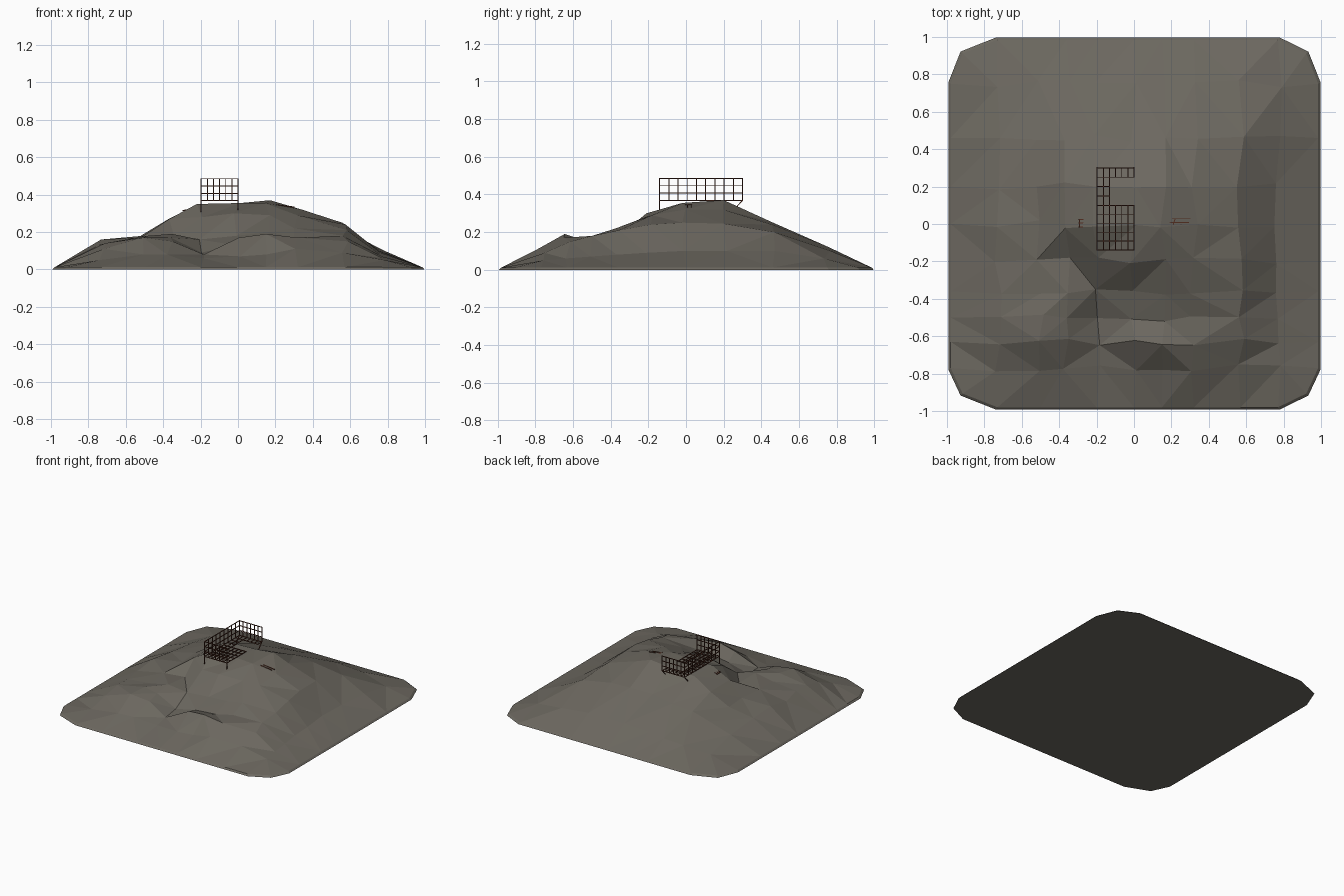
import bpy, bmesh, math, random
from mathutils import Vector

if "Cube" in bpy.data.objects:
    bpy.data.objects.remove(bpy.data.objects["Cube"])

random.seed(4)


def material(name, col):
    m = bpy.data.materials.new(name)
    m.diffuse_color = (*col, 1)
    m.use_nodes = True
    m.node_tree.nodes["Principled BSDF"].inputs["Base Color"].default_value = m.diffuse_color
    return m


ROCK = material("grey_brown_rock", (0.15, 0.138, 0.116))
RUST = material("dark_rust", (0.085, 0.026, 0.014))


def finish(bm, name, mat):
    bmesh.ops.recalc_face_normals(bm, faces=bm.faces[:])
    me = bpy.data.meshes.new(name)
    bm.to_mesh(me)
    bm.free()
    me.materials.append(mat)
    ob = bpy.data.objects.new(name, me)
    bpy.context.collection.objects.link(ob)
    return ob


# rocky hill: coarse irregular grid, heights in hundredths, front row first
xs = [-0.98, -0.73, -0.5, -0.36, -0.2, 0, 0.15, 0.32, 0.57, 0.77, 0.985]
ys = [-0.98, -0.77, -0.63, -0.5, -0.36, -0.2, 0, 0.2, 0.46, 0.75, 0.985]
heights = [
    [5, 8, 8, 6, 7, 8, 11, 9, 5],
    [11, 17, 15, 8, 17, 19, 17, 15, 6],
    [14, 18, 17, 9, 13, 15, 17, 18, 7],
    [14, 16, 19, 16, 18, 20, 22, 21, 8],
    [13, 17, 18, 28, 30, 29, 29, 24, 9],
    [16, 18, 27, 35, 35.5, 35.5, 32, 25, 10],
    [14, 18, 27, 34.5, 35.5, 37, 32, 24.5, 10],
    [11, 16, 20, 23, 24, 25, 24, 20, 10],
    [6, 9, 10, 11, 12, 12, 12, 10, 6],
]
bm = bmesh.new()
n = len(xs)
grid = []
for j, y in enumerate(ys):
    row = []
    for i, x in enumerate(xs):
        ex, ey = i in (0, n - 1), j in (0, n - 1)
        if ex and ey:                      # cut-off corners
            p = (x * 0.935, y * 0.925, 0.012)
        elif ex or ey:                     # low rim
            p = (x, y, 0.012)
        else:
            w = 0.022
            p = (x + random.uniform(-w, w), y + random.uniform(-w, w),
                 heights[j - 1][i - 1] / 100)
        row.append(bm.verts.new(p))
    grid.append(row)
for j in range(n - 1):
    for i in range(n - 1):
        bm.faces.new((grid[j][i], grid[j][i + 1], grid[j + 1][i + 1], grid[j + 1][i]))
# short skirt and flat underside
rim = (grid[0][:-1] + [r[-1] for r in grid[:-1]]
       + grid[-1][:0:-1] + [r[0] for r in grid[:0:-1]])
base = [bm.verts.new((v.co.x * 1.012, v.co.y * 1.012, 0)) for v in rim]
for k in range(len(rim)):
    m = (k + 1) % len(rim)
    bm.faces.new((rim[k], base[k], base[m], rim[m]))
bm.faces.new(base[::-1])
bmesh.ops.triangulate(bm, faces=[f for f in bm.faces if len(f.verts) == 4])
finish(bm, "rocky_hill", ROCK)


def bar(bm, a, b, t=0.005):
    a, b = Vector(a), Vector(b)
    d = b - a
    rot = d.to_track_quat('Z', 'Y').to_matrix().to_4x4()
    r = bmesh.ops.create_cube(bm, size=1)
    bmesh.ops.scale(bm, vec=(t, t, d.length + t), verts=r["verts"])
    rot.translation = (a + b) / 2
    bmesh.ops.transform(bm, matrix=rot, verts=r["verts"])


def lattice(name, origin, u, v, nu, nv):
    """Flat mesh of bars spanning u by v with nu by nv cells."""
    o, u, v = Vector(origin), Vector(u), Vector(v)
    bm = bmesh.new()
    for i in range(nu + 1):
        bar(bm, o + u * i / nu, o + u * i / nu + v)
    for i in range(nv + 1):
        bar(bm, o + v * i / nv, o + v * i / nv + u)
    finish(bm, name, RUST)


# lookout platform: floor, walkway, end strip
Z, H = 0.368, 0.117
X0, X1, Y0, Y1 = -0.197, 0.0, -0.14, 0.30
lattice("platform_floor", (X0, Y0, Z), (X1 - X0, 0, 0), (0, 0.24, 0), 6, 5)
lattice("walkway_floor", (X0, 0.1, Z), (0.066, 0, 0), (0, 0.15, 0), 2, 3)
lattice("end_floor", (X0, 0.25, Z), (X1 - X0, 0, 0), (0, 0.05, 0), 6, 1)
# railings on the left, front and back
lattice("left_railing", (X0, Y0, Z), (0, Y1 - Y0, 0), (0, 0, H), 9, 3)
lattice("front_railing", (X0, Y0, Z), (X1 - X0, 0, 0), (0, 0, H), 6, 3)
lattice("back_railing", (X0, Y1, Z), (X1 - X0, 0, 0), (0, 0, H), 6, 3)

# supports below the platform
bm = bmesh.new()
for x in (X0, X1):
    bar(bm, (x, Y1, Z), (x, 0.26, 0.325))
    bar(bm, (x, Y0, Z), (x, Y0, 0.31))
finish(bm, "platform_supports", RUST)

# loose rusted rods lying on both sides
bm = bmesh.new()
for y, a, b in ((-0.002, 0.16, 0.25), (0.008, 0.18, 0.29), (0.028, 0.19, 0.30)):
    bar(bm, (a, y, 0.347), (b, y, 0.334))
bar(bm, (0.21, -0.002, 0.343), (0.22, 0.028, 0.343))
finish(bm, "right_scrap_rods", RUST)
bm = bmesh.new()
for y in (-0.015, 0.005, 0.025):
    bar(bm, (-0.295, y, 0.315), (-0.235, y, 0.325))
bar(bm, (-0.292, -0.015, 0.315), (-0.292, 0.025, 0.315))
bar(bm, (-0.292, -0.015, 0.315), (-0.27, -0.015, 0.295))
finish(bm, "left_scrap_rods", RUST)
